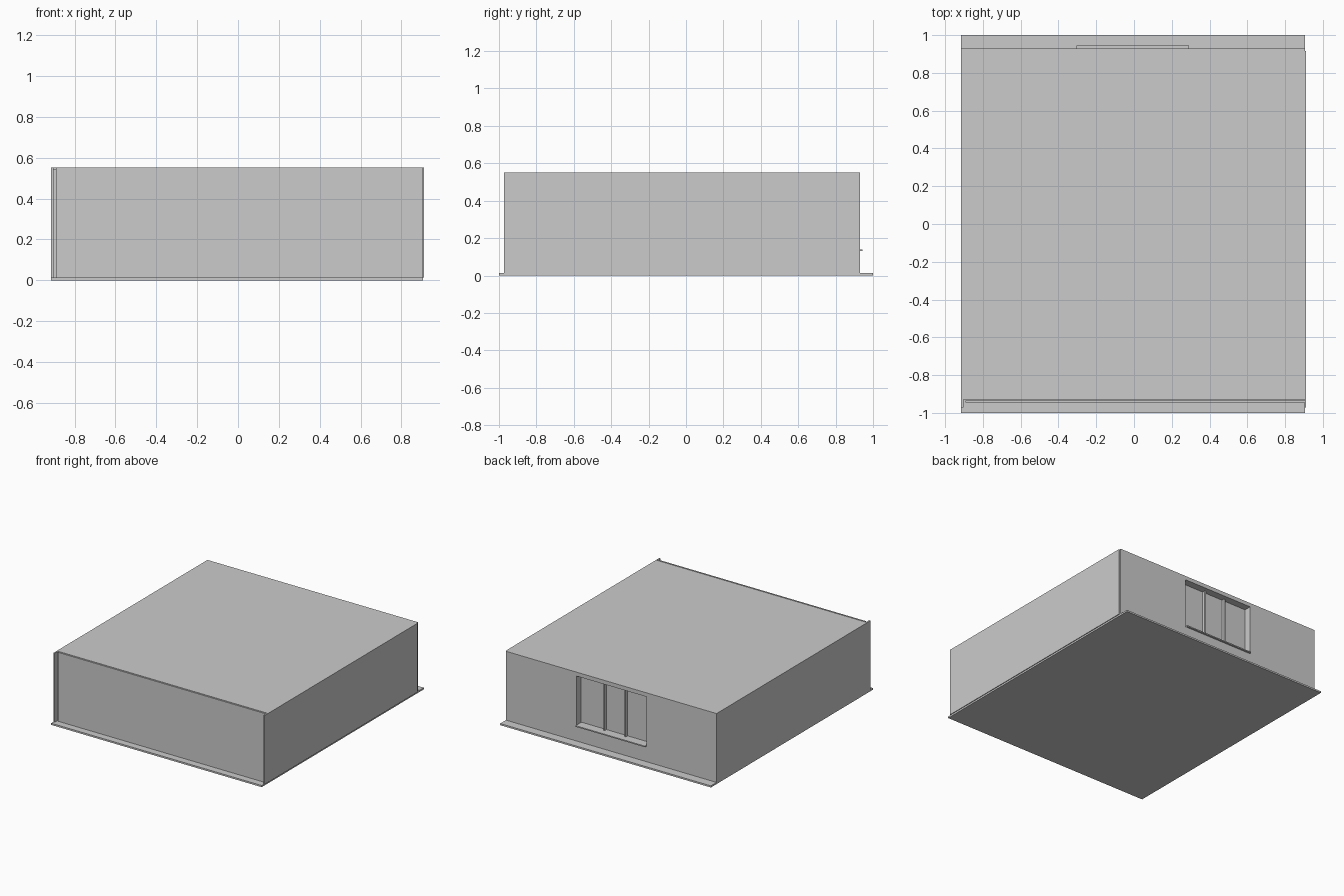
import bpy

if "Cube" in bpy.data.objects:
    bpy.data.objects.remove(bpy.data.objects["Cube"])


def box(name, x0, x1, y0, y1, z0, z1):
    bpy.ops.mesh.primitive_cube_add(
        size=1, location=((x0 + x1) / 2, (y0 + y1) / 2, (z0 + z1) / 2))
    ob = bpy.context.object
    ob.name = name
    ob.scale = (x1 - x0, y1 - y0, z1 - z0)
    bpy.ops.object.transform_apply(location=True, rotation=False, scale=True)
    return ob


TOP = 0.551
BASE = 0.013

# Floor and ceiling slabs
box("floor_slab", -0.915, 0.905, -1.0, 1.0, 0, BASE)
box("ceiling", -0.912, 0.902, -0.93, 0.925, TOP - 0.01, TOP)

# Side panels run past the recessed front wall
box("left_wall", -0.915, -0.903, -0.972, 0.928, BASE, TOP)
box("right_wall", 0.902, 0.911, -0.972, 0.917, BASE, TOP)
box("front_wall", -0.892, 0.902, -0.945, -0.935, BASE, TOP)

# Back wall with window opening
WX0, WX1, WZ0, WZ1 = -0.31, 0.295, 0.13, 0.52
back = box("back_wall", -0.915, 0.905, 0.87, 0.93, BASE, TOP)
cutter = box("window_cutter", WX0, WX1, 0.8, 1.0, WZ0, WZ1)
cutter.hide_render = True
cutter.hide_set(True)
cut = back.modifiers.new("window_opening", 'BOOLEAN')
cut.operation = 'DIFFERENCE'
cut.object = cutter
cut.solver = 'EXACT'
bpy.context.view_layer.objects.active = back
bpy.ops.object.modifier_apply(modifier=cut.name)
bpy.data.objects.remove(cutter)

# Window panes, mullions and sill
box("window_panes", WX0, WX1, 0.866, 0.873, WZ0, WZ1)
for i, x in enumerate((-0.1, 0.082)):
    box(f"mullion_{i + 1}", x - 0.006, x + 0.006, 0.873, 0.895, WZ0 + 0.009, WZ1)
box("window_sill", -0.305, 0.292, 0.873, 0.944, WZ0, WZ0 + 0.009)
